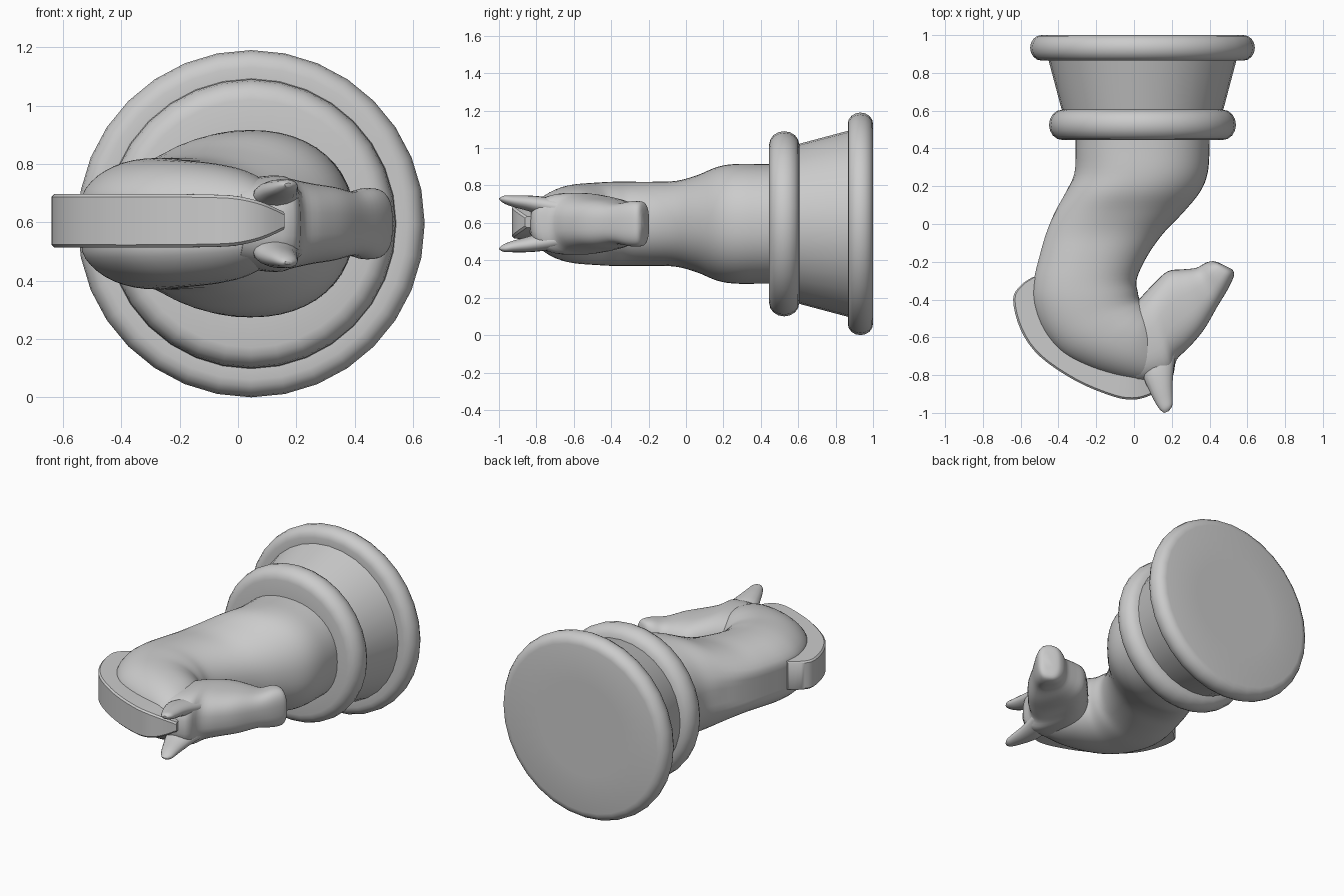
import bpy, bmesh, math

ZC = 0.595   # height of the symmetry plane
XC = 0.045   # axis of the turned base


def finish(name, bm, angle=40):
    bmesh.ops.recalc_face_normals(bm, faces=bm.faces)
    me = bpy.data.meshes.new(name)
    bm.to_mesh(me)
    bm.free()
    ob = bpy.data.objects.new(name, me)
    bpy.context.collection.objects.link(ob)
    me.shade_smooth()
    me.set_sharp_from_angle(angle=math.radians(angle))
    return ob


def skin(name, rings, angle=40):
    bm = bmesh.new()
    vs = [[bm.verts.new(p) for p in r] for r in rings]
    n = len(vs[0])
    for a, b in zip(vs, vs[1:]):
        for i in range(n):
            bm.faces.new((a[i], a[(i + 1) % n], b[(i + 1) % n], b[i]))
    bm.faces.new(vs[0])
    bm.faces.new(vs[-1])
    return finish(name, bm, angle)


def smooth_rows(rows, steps=4):
    out = []
    for i in range(len(rows) - 1):
        p0, p1 = rows[max(i - 1, 0)], rows[i]
        p2, p3 = rows[i + 1], rows[min(i + 2, len(rows) - 1)]
        for s in range(steps):
            t = s / steps
            out.append([0.5 * (2 * b + (c - a) * t + (2 * a - 5 * b + 4 * c - d) * t * t
                        + (3 * b - a - 3 * c + d) * t ** 3)
                        for a, b, c, d in zip(p0, p1, p2, p3)])
    return out + [list(rows[-1])]


def loft(name, rows, power=2.0, n=40, side=1):
    # row: edge A (x, y), edge B (x, y), half width in z, z offset, flat cut at A
    rings = []
    for ax, ay, bx, by, hz, zo, cut in smooth_rows(rows):
        ring = []
        lo = -1 + cut
        for i in range(n):
            a = 2 * math.pi * i / n
            c, s = math.cos(a), math.sin(a)
            u = math.copysign(abs(c) ** (2 / power), c)
            w = math.copysign(abs(s) ** (2 / power), s)
            t = (max(u, lo) - lo) / (1 - lo)
            ring.append((ax + (bx - ax) * t, ay + (by - ay) * t, ZC + side * (zo + hz * w)))
        rings.append(ring)
    return skin(name, rings, 50)


def rounded(y0, y1, r, d, k=8):
    # half-round rim from y0 to y1 reaching radius r
    ym, h = (y0 + y1) / 2, (y1 - y0) / 2
    return [(r - d + d * math.sin(math.pi * i / k), ym - h * math.cos(math.pi * i / k))
            for i in range(k + 1)]


# turned base: collar, tapering drum and foot
profile = ([(0.30, 0.445)] + rounded(0.445, 0.605, 0.495, 0.07) + [(0.428, 0.606), (0.497, 0.865)]
           + rounded(0.865, 1.0, 0.595, 0.06) + [(0.30, 1.0)])
SEG = 32
skin("base", [[(XC + r * math.cos(2 * math.pi * i / SEG), y, ZC + r * math.sin(2 * math.pi * i / SEG))
               for i in range(SEG)] for r, y in profile], 50)

# neck, from the collar round to the poll
neck = [
    (-0.31, 0.50, 0.40, 0.50, 0.32, 0, 0),
    (-0.31, 0.40, 0.40, 0.40, 0.32, 0, 0),
    (-0.315, 0.27, 0.39, 0.27, 0.32, 0, 0.01),
    (-0.36, 0.17, 0.35, 0.17, 0.305, 0, 0.03),
    (-0.42, 0.06, 0.26, 0.06, 0.26, 0, 0.06),
    (-0.465, -0.05, 0.155, -0.05, 0.23, 0, 0.08),
    (-0.50, -0.17, 0.07, -0.17, 0.225, 0, 0.08),
    (-0.53, -0.30, 0.015, -0.29, 0.225, 0, 0.08),
    (-0.53, -0.42, 0.02, -0.36, 0.225, 0, 0.08),
    (-0.48, -0.56, 0.03, -0.40, 0.22, 0, 0.08),
    (-0.38, -0.68, 0.05, -0.42, 0.215, 0, 0.08),
    (-0.23, -0.76, 0.07, -0.44, 0.205, 0, 0.08),
    (-0.07, -0.81, 0.09, -0.46, 0.185, 0, 0.08),
    (0.05, -0.83, 0.12, -0.50, 0.15, 0, 0.08),
    (0.14, -0.82, 0.16, -0.60, 0.10, 0, 0.08),
]
loft("neck", neck, 2.2, 48)

# head, from cheek to muzzle
head = [
    (-0.08, -0.52, 0.02, -0.84, 0.14, 0, 0),
    (0.035, -0.39, 0.19, -0.82, 0.165, 0, 0),
    (0.11, -0.31, 0.225, -0.72, 0.155, 0, 0),
    (0.18, -0.25, 0.29, -0.655, 0.14, 0, 0),
    (0.26, -0.24, 0.37, -0.56, 0.127, 0, 0),
    (0.33, -0.232, 0.44, -0.44, 0.11, 0, 0),
    (0.38, -0.205, 0.50, -0.34, 0.122, 0, 0),
    (0.42, -0.197, 0.53, -0.27, 0.11, 0, 0),
    (0.45, -0.205, 0.52, -0.24, 0.05, 0, 0),
]
loft("head", head, 2.7)

# ears, one each side
ear = [
    (0.07, -0.70, 0.24, -0.62, 0.05, 0.075, 0),
    (0.05, -0.80, 0.215, -0.73, 0.05, 0.095, 0),
    (0.08, -0.88, 0.205, -0.83, 0.04, 0.112, 0),
    (0.115, -0.95, 0.205, -0.91, 0.03, 0.122, 0),
    (0.14, -0.985, 0.203, -0.96, 0.02, 0.13, 0),
    (0.16, -1.0, 0.185, -0.99, 0.006, 0.133, 0),
]
for label, side in (("left_ear", -1), ("right_ear", 1)):
    loft(label, ear, 2.0, 16, side)

# mane: a flat crest along the back of the neck
outer = [(-0.535, -0.28, 0.092), (-0.60, -0.325, 0.092), (-0.64, -0.40, 0.092), (-0.60, -0.56, 0.092),
         (-0.50, -0.70, 0.092), (-0.31, -0.83, 0.092), (-0.12, -0.91, 0.09), (-0.01, -0.93, 0.085),
         (0.08, -0.91, 0.065), (0.16, -0.86, 0.03)]
inner = [(-0.44, -0.29), (-0.44, -0.33), (-0.44, -0.38), (-0.40, -0.48), (-0.34, -0.56), (-0.20, -0.64),
         (-0.08, -0.69), (0.0, -0.70), (0.06, -0.70), (0.12, -0.70)]
rings = []
for ox, oy, ix, iy, h in smooth_rows([(o[0], o[1], i[0], i[1], o[2]) for o, i in zip(outer, inner)]):
    d = math.hypot(ox - ix, oy - iy)
    e = 0.01 / d
    ex, ey = ox + (ix - ox) * e, oy + (iy - oy) * e
    rings.append([(ix, iy, ZC + 0.01 - h), (ex, ey, ZC + 0.01 - h), (ox, oy, ZC + 0.02 - h),
                  (ox, oy, ZC + h), (ex, ey, ZC + 0.01 + h), (ix, iy, ZC + 0.01 + h)])
skin("mane", rings, 35)
